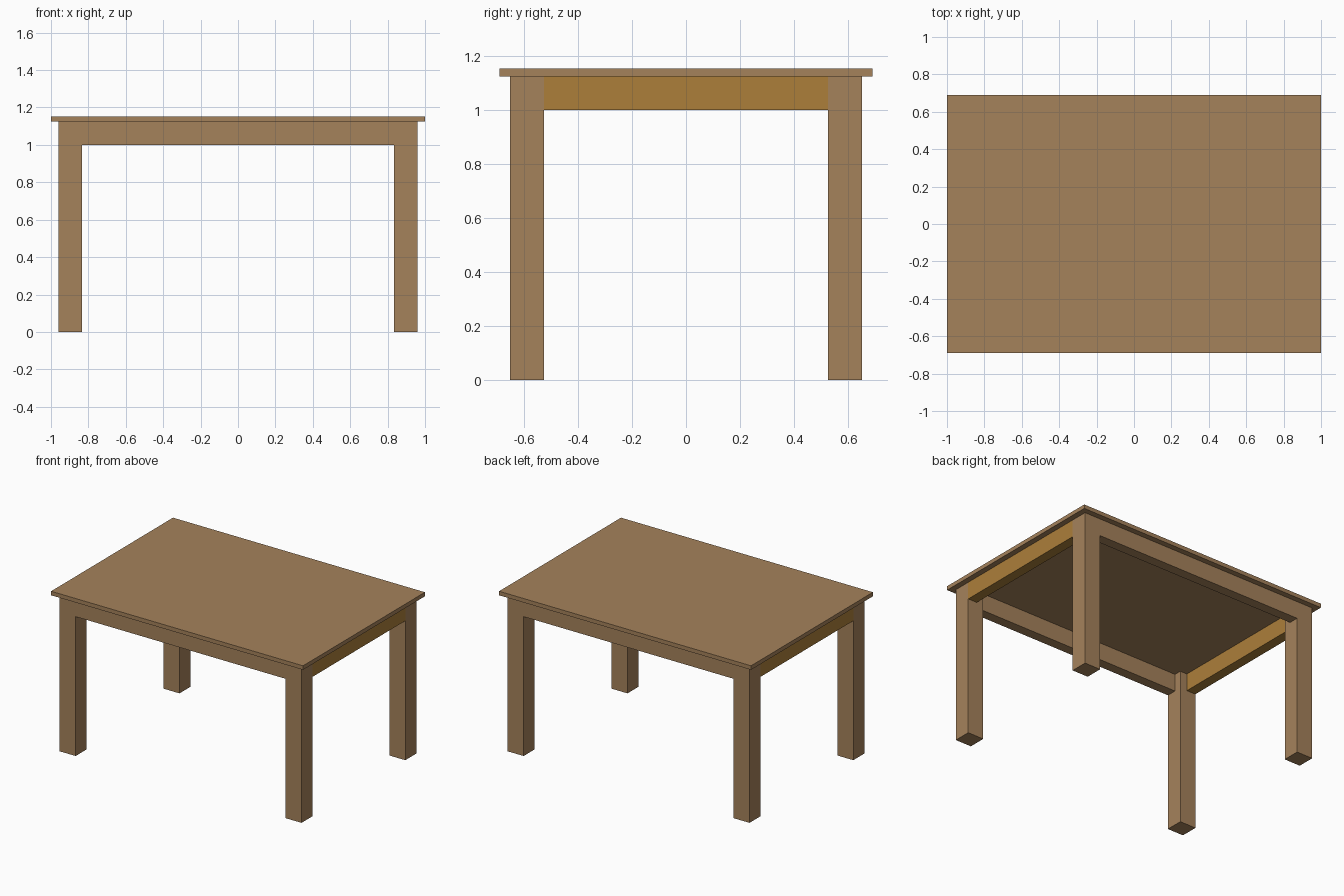
import bpy
import bmesh
from mathutils import Matrix, Vector

if "Cube" in bpy.data.objects:
    bpy.data.objects.remove(bpy.data.objects["Cube"])


def material(name, rgb):
    m = bpy.data.materials.new(name)
    m.diffuse_color = (*rgb, 1.0)
    m.use_nodes = True
    m.node_tree.nodes["Principled BSDF"].inputs["Base Color"].default_value = m.diffuse_color
    return m


brown = material("brown wood", (0.376, 0.223, 0.105))
amber = material("amber wood", (0.413, 0.212, 0.042))


def box(name, lo, hi, mat):
    """Axis-aligned box between two opposite corners."""
    lo, hi = Vector(lo), Vector(hi)
    bm = bmesh.new()
    bmesh.ops.create_cube(bm, size=1.0)
    bmesh.ops.transform(bm, matrix=Matrix.Diagonal((*(hi - lo), 1.0)), verts=bm.verts)
    mesh = bpy.data.meshes.new(name)
    bm.to_mesh(mesh)
    bm.free()
    mesh.materials.append(mat)
    obj = bpy.data.objects.new(name, mesh)
    obj.location = (lo + hi) / 2
    bpy.context.collection.objects.link(obj)
    return obj


TOP, UNDER, RAIL = 1.153, 1.124, 1.0   # heights: top, underside, apron bottom
OX, OY = 0.96, 0.651                   # outer leg faces
IX, IY = 0.833, 0.526                  # inner leg faces
T = 0.072                              # apron thickness

# Tabletop
box("tabletop", (-1, -0.691, UNDER), (1, 0.691, TOP), brown)

# Square corner legs
for sx, side in ((-1, "left"), (1, "right")):
    for sy, end in ((-1, "front"), (1, "back")):
        xs, ys = sorted((sx * IX, sx * OX)), sorted((sy * IY, sy * OY))
        box(f"{end}_{side}_leg", (xs[0], ys[0], 0), (xs[1], ys[1], UNDER), brown)

# Long aprons, flush with the outer leg faces
for s, name in ((-1, "front"), (1, "back")):
    ys = sorted((s * OY, s * (OY - T)))
    box(f"{name}_apron", (-IX, ys[0], RAIL), (IX, ys[1], UNDER), brown)

# Short aprons in the amber tone
for s, name in ((-1, "left"), (1, "right")):
    xs = sorted((s * OX, s * (OX - T)))
    box(f"{name}_apron", (xs[0], -IY, RAIL), (xs[1], IY, UNDER), amber)
